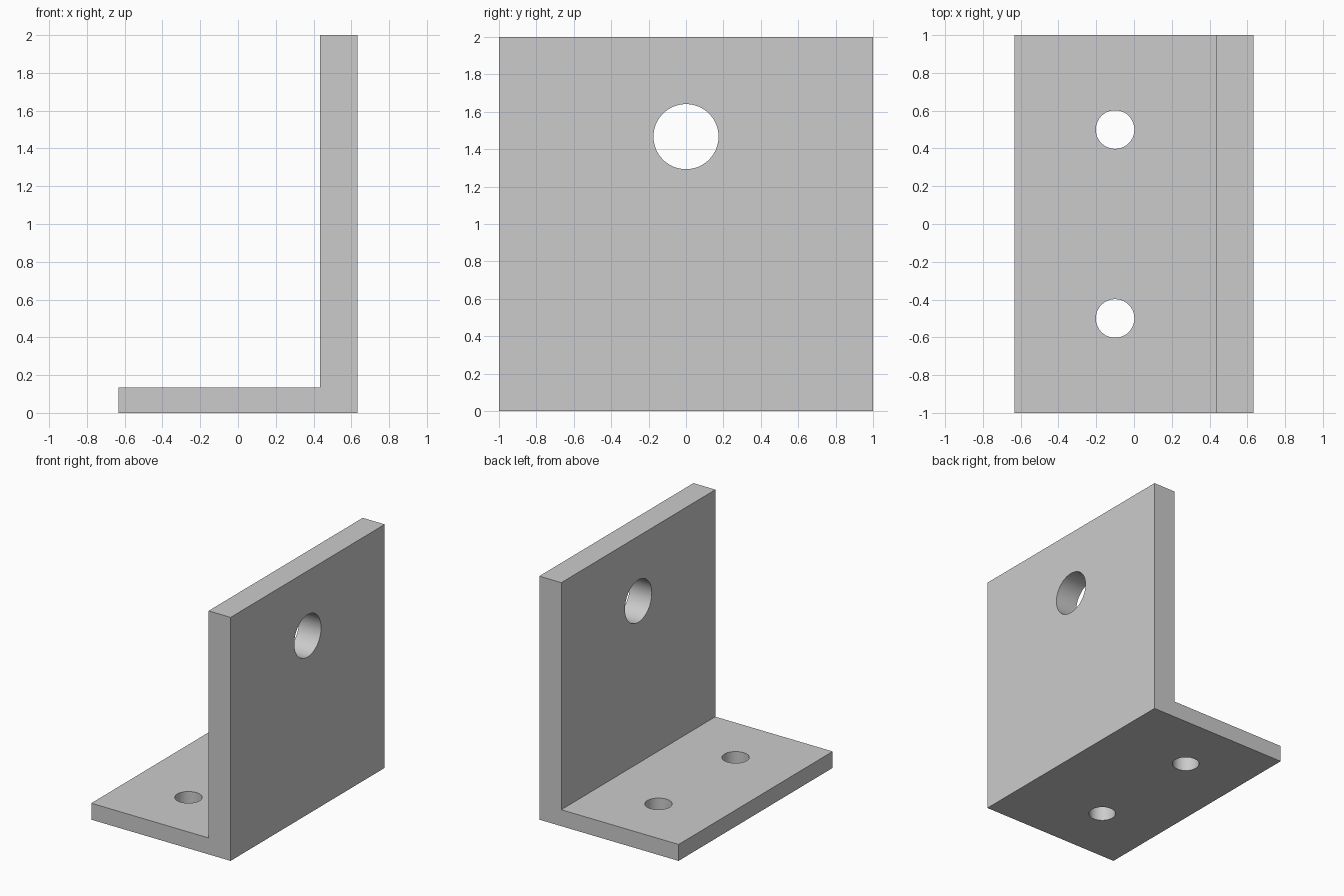
import bpy, bmesh, math

if "Cube" in bpy.data.objects:
    bpy.data.objects.remove(bpy.data.objects["Cube"])

HALF_X, HALF_Y, HEIGHT = 0.633, 1.0, 2.0
WALL_X, BASE_Z = 0.433, 0.135

# L-shaped bracket: profile in xz, extruded along y
profile = [(-HALF_X, 0), (HALF_X, 0), (HALF_X, HEIGHT),
           (WALL_X, HEIGHT), (WALL_X, BASE_Z), (-HALF_X, BASE_Z)]
bm = bmesh.new()
face = bm.faces.new([bm.verts.new((x, -HALF_Y, z)) for x, z in profile])
ext = bmesh.ops.extrude_face_region(bm, geom=[face])
moved = [v for v in ext["geom"] if isinstance(v, bmesh.types.BMVert)]
bmesh.ops.translate(bm, verts=moved, vec=(0, 2 * HALF_Y, 0))
bmesh.ops.recalc_face_normals(bm, faces=bm.faces)
mesh = bpy.data.meshes.new("angle_bracket")
bm.to_mesh(mesh)
bm.free()
bracket = bpy.data.objects.new("angle_bracket", mesh)
bpy.context.collection.objects.link(bracket)


def drill(name, location, radius, rotation=(0, 0, 0)):
    """Cut a round through-hole in the bracket."""
    bpy.ops.mesh.primitive_cylinder_add(vertices=64, radius=radius, depth=0.5,
                                        location=location, rotation=rotation)
    cutter = bpy.context.object
    cutter.name = name
    cutter.hide_render = True
    mod = bracket.modifiers.new(name, 'BOOLEAN')
    mod.operation = 'DIFFERENCE'
    mod.solver = 'EXACT'
    mod.object = cutter
    bpy.context.view_layer.objects.active = bracket
    bpy.ops.object.modifier_apply(modifier=mod.name)
    bpy.data.objects.remove(cutter, do_unlink=True)


# Large hole in the upright wall, two screw holes in the base
drill("wall_hole", ((WALL_X + HALF_X) / 2, 0, 1.467), 0.174, (0, math.pi / 2, 0))
for side in (-1, 1):
    drill("screw_hole", (-0.1, side * 0.5, BASE_Z / 2), 0.102)

# Smooth hole walls, sharp plate edges
bpy.ops.object.select_all(action='DESELECT')
bracket.select_set(True)
bpy.context.view_layer.objects.active = bracket
bpy.ops.object.shade_smooth_by_angle(angle=math.radians(30))
